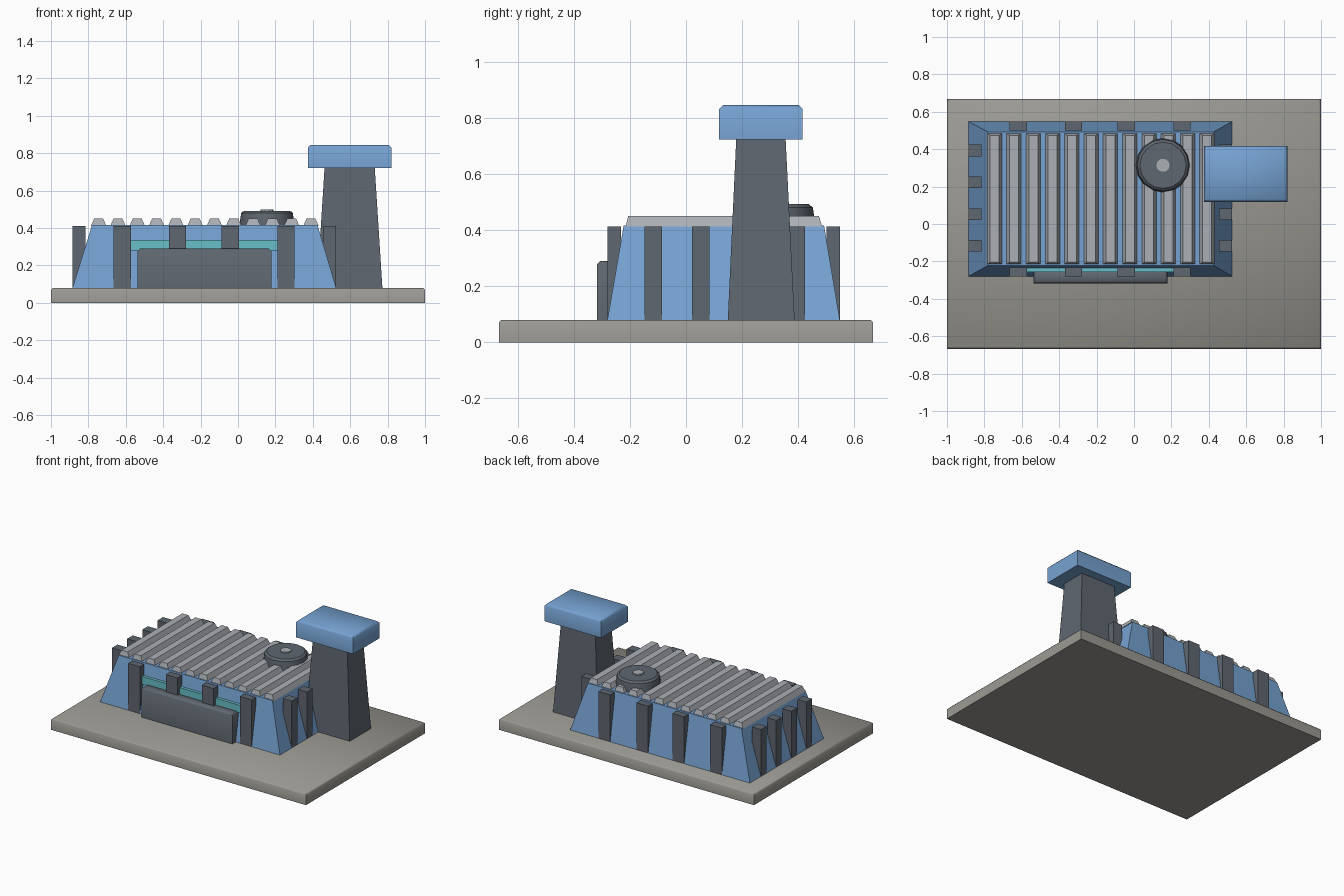
import bpy, bmesh, math

default = bpy.data.objects.get("Cube")
if default:
    bpy.data.objects.remove(default, do_unlink=True)


def material(name, rgb):
    m = bpy.data.materials.new(name)
    m.use_nodes = True
    m.diffuse_color = (*rgb, 1)
    m.node_tree.nodes["Principled BSDF"].inputs["Base Color"].default_value = (*rgb, 1)
    return m


BLUE = material("wall blue", (0.18, 0.36, 0.64))
DARK = material("dark slate", (0.115, 0.135, 0.16))
LIGHT = material("roof grey", (0.41, 0.43, 0.46))
STONE = material("slab grey", (0.33, 0.32, 0.29))
CYAN = material("window cyan", (0.14, 0.52, 0.58))


def finish(name, bm, mat, smooth=0):
    bmesh.ops.recalc_face_normals(bm, faces=bm.faces)
    me = bpy.data.meshes.new(name)
    bm.to_mesh(me)
    bm.free()
    me.materials.append(mat)
    ob = bpy.data.objects.new(name, me)
    bpy.context.collection.objects.link(ob)
    if smooth:
        bpy.ops.object.select_all(action="DESELECT")
        ob.select_set(True)
        bpy.context.view_layer.objects.active = ob
        bpy.ops.object.shade_smooth_by_angle(angle=math.radians(smooth))
    return ob


def block(name, x, y, z, mat, top=None, bevel=0, smooth=0):
    """Box from (min, max) ranges; top gives other x and y ranges for the upper face."""
    bm = bmesh.new()
    bmesh.ops.create_cube(bm, size=1)
    for v in bm.verts:
        tx, ty = top if top and v.co.z > 0 else (x, y)
        v.co = (tx[v.co.x > 0], ty[v.co.y > 0], z[v.co.z > 0])
    if bevel:
        edges = [e for e in bm.edges if all(v.co.z == max(z[0], v.co.z) and
                 abs(v.co.z - z[1]) < 1e-5 for v in e.verts)]
        bmesh.ops.bevel(bm, geom=edges, offset=bevel, segments=1, affect="EDGES")
    return finish(name, bm, mat, smooth)


def lathe(name, profile, centre, sides, mat, smooth=0):
    """Closed turned shape from (radius, z) rings."""
    bm = bmesh.new()
    rings = [[bm.verts.new((centre[0] + r * math.cos(2 * math.pi * i / sides),
                            centre[1] + r * math.sin(2 * math.pi * i / sides), z))
              for i in range(sides)] for r, z in profile]
    for a, b in zip(rings, rings[1:]):
        for i in range(sides):
            j = (i + 1) % sides
            bm.faces.new((a[i], a[j], b[j], b[i]))
    bm.faces.new(rings[0])
    bm.faces.new(rings[-1])
    return finish(name, bm, mat, smooth)


# Ground slab and sloped hall
block("base_slab", (-1, 1), (-0.667, 0.667), (0, 0.08), STONE, bevel=0.01, smooth=50)
block("hall_walls", (-0.885, 0.525), (-0.28, 0.548), (0.08, 0.417), BLUE,
      top=((-0.78, 0.425), (-0.222, 0.492)))

# Roof ribs: half hexagons with slanted ends
for i in range(12):
    x = -0.745 + i * 0.1032
    block(f"roof_rib_{i + 1}", (x - 0.041, x + 0.041), (-0.215, 0.485), (0.412, 0.45), LIGHT,
          top=((x - 0.024, x + 0.024), (-0.206, 0.474)))

# Wall buttresses, long sides then short sides
for i, x in enumerate((-0.619, -0.323, -0.041, 0.257)):
    for side, y in (("front", (-0.28, -0.232)), ("back", (0.5, 0.548))):
        block(f"{side}_buttress_{i + 1}", (x - 0.046, x + 0.046), y, (0.08, 0.412), DARK)
for i in range(4):
    y = -0.117 + i * 0.17
    for side, x in (("right", (-0.885, -0.815)), ("left", (0.455, 0.525))):
        block(f"{side}_buttress_{i + 1}", x, (y - 0.031, y + 0.031), (0.08, 0.412), DARK)

# Window strip and front door
block("window_strip", (-0.575, 0.215), (-0.257, -0.2), (0.28, 0.335), CYAN)
block("front_door", (-0.536, 0.178), (-0.318, -0.25), (0.08, 0.29), DARK, bevel=0.012, smooth=50)

# Roof vent
vent = (0.155, 0.314)
lathe("roof_vent", [(0.145, 0.412), (0.145, 0.435), (0.138, 0.48), (0.124, 0.492)],
      vent, 16, DARK, smooth=35)
lathe("vent_hub", [(0.036, 0.48), (0.036, 0.5)], vent, 10, LIGHT)

# Chimney tower and cap
block("chimney_shaft", (0.422, 0.772), (0.149, 0.387), (0.08, 0.725), DARK,
      top=((0.463, 0.731), (0.179, 0.355)))
block("chimney_cap", (0.374, 0.82), (0.118, 0.416), (0.722, 0.845), BLUE, bevel=0.014, smooth=50)
